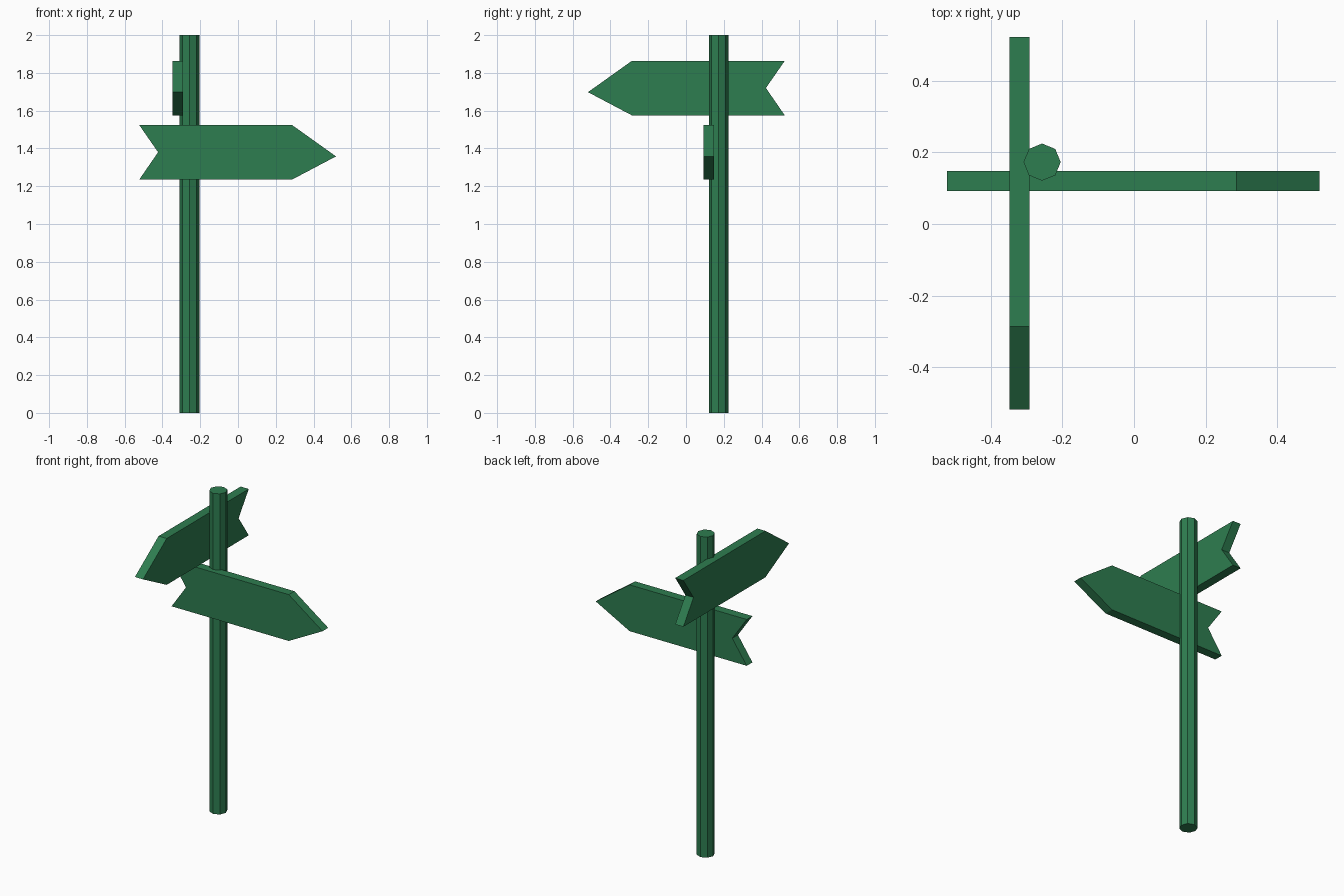
import bpy, bmesh
from mathutils import Matrix, Vector
from math import radians

if "Cube" in bpy.data.objects:
    bpy.data.objects.remove(bpy.data.objects["Cube"])

green = bpy.data.materials.new("green_paint")
green.diffuse_color = (0.027, 0.205, 0.08, 1)
green.use_nodes = True
green.node_tree.nodes["Principled BSDF"].inputs["Base Color"].default_value = green.diffuse_color


def add_object(name, bm):
    bmesh.ops.recalc_face_normals(bm, faces=bm.faces)
    mesh = bpy.data.meshes.new(name)
    bm.to_mesh(mesh)
    bm.free()
    mesh.materials.append(green)
    obj = bpy.data.objects.new(name, mesh)
    bpy.context.collection.objects.link(obj)
    return obj


# Arrow outline: length along x, height measured from the bottom edge
ARROW = [(-0.523, 0), (0.286, 0), (0.519, 0.123), (0.286, 0.289),
         (-0.523, 0.289), (-0.423, 0.145)]
THICKNESS = 0.056


def arrow_board(name, location, turn):
    bm = bmesh.new()
    face = bm.faces.new([bm.verts.new((x, -THICKNESS / 2, z)) for x, z in ARROW])
    new = bmesh.ops.extrude_face_region(bm, geom=[face])["geom"]
    verts = [v for v in new if isinstance(v, bmesh.types.BMVert)]
    bmesh.ops.translate(bm, verts=verts, vec=(0, THICKNESS, 0))
    bm.transform(Matrix.Translation(Vector(location)) @ Matrix.Rotation(radians(turn), 4, 'Z'))
    return add_object(name, bm)


# Eight-sided post
bm = bmesh.new()
bmesh.ops.create_cone(bm, cap_ends=True, segments=8, radius1=0.052, radius2=0.052,
                      depth=2, matrix=Matrix.Translation((-0.257, 0.173, 1)))
add_object("post", bm)

# Lower board points right, upper board points to the front
arrow_board("lower_arrow_board", (0, 0.120, 1.235), 0)
arrow_board("upper_arrow_board", (-0.320, 0, 1.575), -90)
